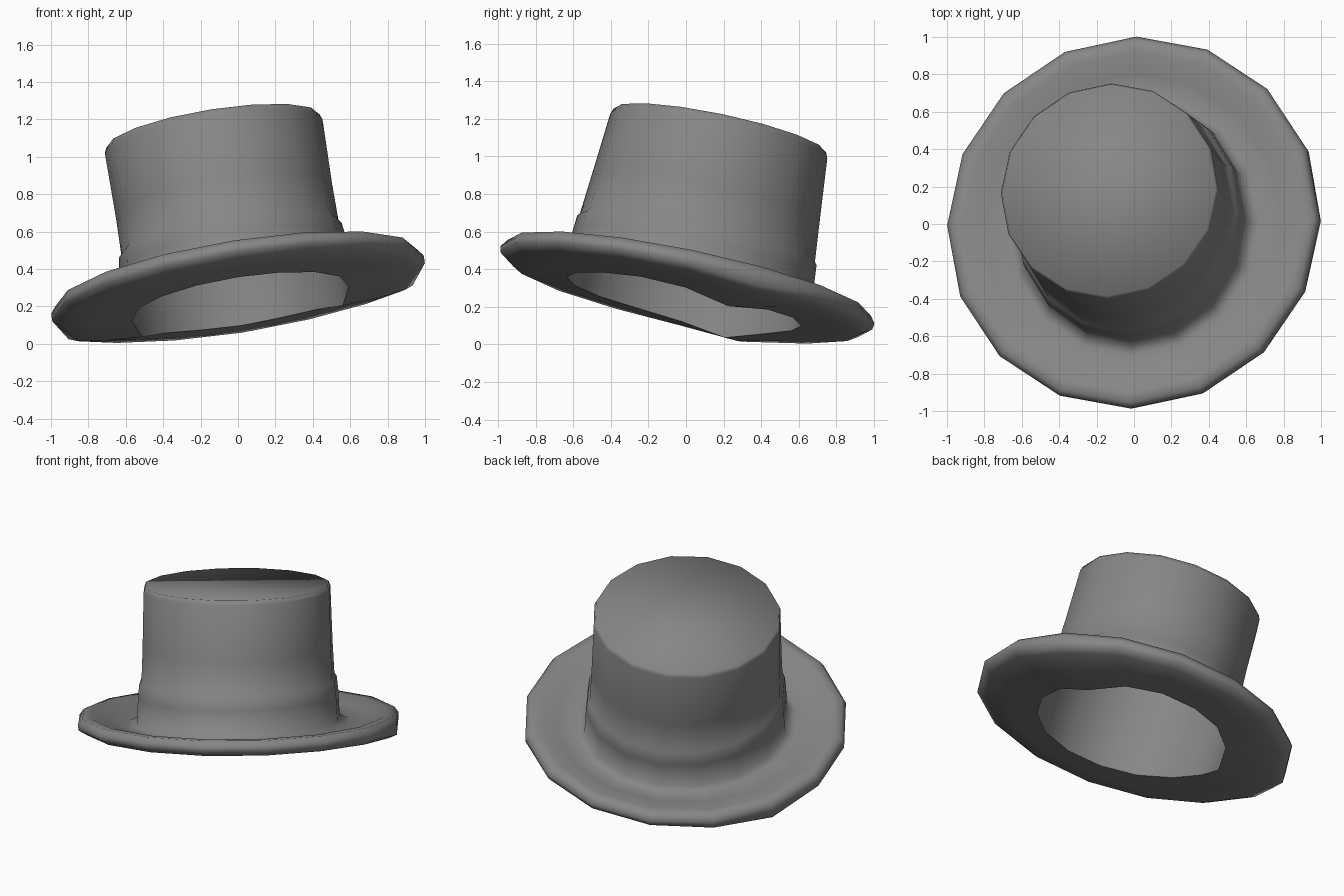
import bpy, bmesh, math
from mathutils import Vector, Matrix

if "Cube" in bpy.data.objects:
    bpy.data.objects.remove(bpy.data.objects["Cube"])

SIDES = 16
# The whole hat leans towards the back left
LEAN = Vector((-0.16, 0.21, 1)).normalized()
TILT = Matrix.Translation((0, 0.004, 0.297)) @ Vector((0, 0, 1)).rotation_difference(LEAN).to_matrix().to_4x4()

# Dark grey felt
felt = bpy.data.materials.new("felt")
felt.diffuse_color = (0.24, 0.24, 0.24, 1)
felt.use_nodes = True
felt.node_tree.nodes["Principled BSDF"].inputs["Base Color"].default_value = felt.diffuse_color


def side_dip(a):
    """1 at the two spots just behind the hat's sides, fading to 0 around them."""
    off = abs(math.atan2(math.sin(a), abs(math.cos(a))) - math.radians(22.5))
    return max(0, 1 - off / math.radians(30))


def lathe(name, profile, cap=None, flip=False):
    """Sweep (x radius, y radius, height, dip) points round the hat's axis."""
    bm = bmesh.new()
    rings = []
    for rx, ry, h, dip in profile:
        ring = []
        for i in range(SIDES):
            a = 2 * math.pi * i / SIDES
            ring.append(bm.verts.new((rx * math.cos(a), ry * math.sin(a), h - dip * side_dip(a))))
        rings.append(ring)
    for a, b in zip(rings, rings[1:]):
        for i in range(SIDES):
            j = (i + 1) % SIDES
            bm.faces.new((a[i], a[j], b[j], b[i]))
    bm.faces.new(rings[-1])
    if flip:
        bmesh.ops.reverse_faces(bm, faces=bm.faces[:])
    for f in bm.faces:
        f.smooth = True
    bm.transform(TILT)
    mesh = bpy.data.meshes.new(name)
    bm.to_mesh(mesh)
    bm.free()
    mesh.materials.append(felt)
    obj = bpy.data.objects.new(name, mesh)
    bpy.context.collection.objects.link(obj)
    return obj


# Brim underside, rim, dished brim top, raised band, crown wall and top
lathe("crown_and_brim", [
    (0.587, 0.637, -0.072, 0.06),
    (0.80, 0.82, -0.06, 0.045),
    (0.955, 0.955, -0.045, 0.03),
    (1.008, 1.01, -0.012, 0.04),
    (1.008, 1.015, 0.02, 0.0),
    (0.98, 0.99, 0.056, 0.0),
    (0.92, 0.93, 0.055, 0.0),
    (0.80, 0.81, 0.02, 0.0),
    (0.68, 0.72, -0.005, 0.0),
    (0.622, 0.663, 0.02, 0.0),
    (0.614, 0.657, 0.18, 0),
    (0.603, 0.65, 0.265, 0),
    (0.588, 0.638, 0.28, 0),
    (0.585, 0.62, 0.48, 0),
    (0.589, 0.589, 0.84, 0),
    (0.578, 0.578, 0.868, 0),
])

# Inside of the hat, up from the opening
lathe("lining", [
    (0.587, 0.637, -0.072, 0.06),
    (0.592, 0.638, 0.10, 0.0),
    (0.588, 0.632, 0.25, 0),
    (0.57, 0.605, 0.48, 0),
    (0.574, 0.574, 0.852, 0),
], flip=True)
